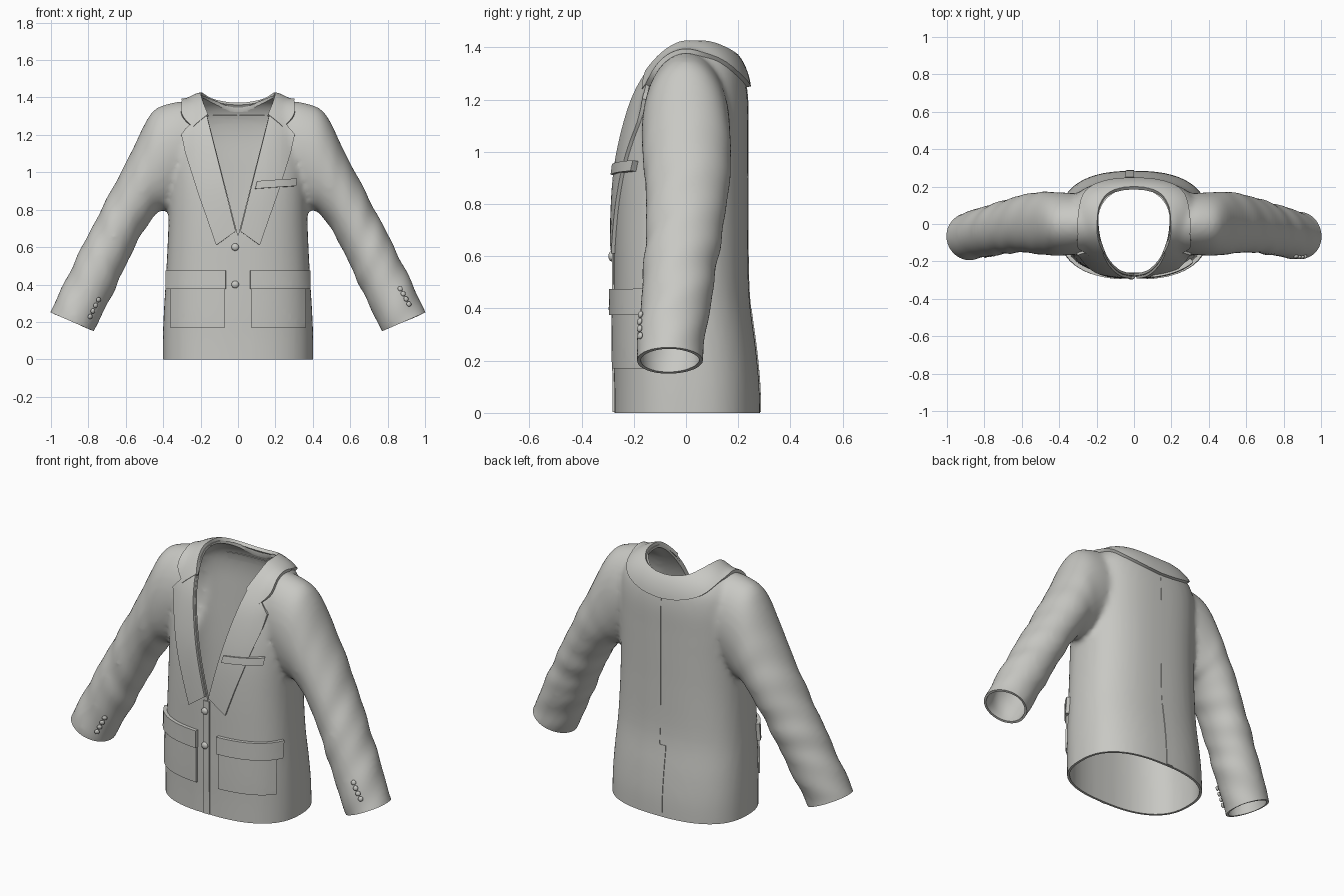
import bpy, bmesh, math
from mathutils import Vector
from mathutils.bvhtree import BVHTree

if "Cube" in bpy.data.objects:
    bpy.data.objects.remove(bpy.data.objects["Cube"])

cloth = bpy.data.materials.new("warm_grey_cloth")
cloth.use_nodes = True
colour = (0.58, 0.58, 0.55, 1)
cloth.diffuse_color = colour
cloth.node_tree.nodes["Principled BSDF"].inputs["Base Color"].default_value = colour


def add_object(name, bm):
    bmesh.ops.recalc_face_normals(bm, faces=bm.faces[:])
    mesh = bpy.data.meshes.new(name)
    bm.to_mesh(mesh)
    bm.free()
    mesh.materials.append(cloth)
    ob = bpy.data.objects.new(name, mesh)
    bpy.context.collection.objects.link(ob)
    return ob


def bake(ob):
    """Apply all modifiers, then smooth-shade with sharp edges kept."""
    dg = bpy.context.evaluated_depsgraph_get()
    mesh = bpy.data.meshes.new_from_object(ob.evaluated_get(dg))
    ob.modifiers.clear()
    ob.data = mesh
    for p in mesh.polygons:
        p.use_smooth = True
    mesh.set_sharp_from_angle(angle=math.radians(40))


def spline(rows, steps):
    """Catmull-Rom interpolation of rows of numbers."""
    out = []
    for i in range(len(rows) - 1):
        a, b, c, d = (rows[max(i - 1, 0)], rows[i], rows[i + 1], rows[min(i + 2, len(rows) - 1)])
        for k in range(steps):
            t = k / steps
            out.append([q + t / 2 * (r - p + t * (2 * p - 5 * q + 4 * r - s + t * (3 * (q - r) + s - p)))
                        for p, q, r, s in zip(a, b, c, d)])
    return out + [list(rows[-1])]


def loft(bm, loops, closed=True):
    rings = [[bm.verts.new(p) for p in loop] for loop in loops]
    for a, b in zip(rings, rings[1:]):
        for i in range(len(a) if closed else len(a) - 1):
            j = (i + 1) % len(a)
            bm.faces.new((a[i], a[j], b[j], b[i]))
    if closed:
        bm.faces.new(rings[0])
        bm.faces.new(rings[-1])


ANGLES = [math.tau * i / 48 for i in range(48)]


def power(v, e):
    return math.copysign(abs(v) ** e, v)


# Torso volume: height, half width, front, back
torso = [(-.06, .402, -.275, .285), (.1, .402, -.275, .282), (.25, .397, -.277, .268),
         (.45, .385, -.277, .243), (.7, .373, -.277, .238), (.9, .37, -.268, .238),
         (1.05, .37, -.245, .238), (1.2, .36, -.205, .237), (1.3, .335, -.155, .22),
         (1.37, .28, -.105, .18), (1.41, .21, -.06, .12)]
bm = bmesh.new()
loft(bm, [[(w * power(math.cos(a), .8), (f + b) / 2 + (b - f) / 2 * power(math.sin(a), .8), z)
           for a in ANGLES] for z, w, f, b in spline(torso, 4)])

# Sleeve volumes: upper edge x z, lower edge x z, depth centre, depth radius
sleeve = [(.26, 1.38, .22, .92, 0, .15), (.36, 1.37, .30, .86, 0, .165), (.465, 1.315, .37, .80, 0, .17),
          (.57, 1.11, .43, .785, .005, .168), (.69, .88, .52, .66, 0, .153), (.80, .67, .60, .50, -.02, .142),
          (.90, .47, .67, .35, -.04, .135), (1.005, .25, .77, .15, -.065, .127), (1.055, .15, .82, .05, -.07, .125)]
for s in (1, -1):
    loops = []
    for n, (ux, uz, lx, lz, yc, r) in enumerate(spline(sleeve, 8)):
        fold = .035 * max(0, min(1, (n - 16) / 20))
        loop = []
        for a in ANGLES:
            k = 1 + fold * math.sin(n * .85 + 2 * a + s) * math.cos(a * 1 + n * .2)
            c, d = math.cos(a) * k / 2, math.sin(a) * k
            loop.append((s * ((ux + lx) / 2 + (ux - lx) * c), yc + r * d, (uz + lz) / 2 + (uz - lz) * c))
        loops.append(loop)
    loft(bm, loops)

# Fuse the volumes into one smooth skin
jacket = add_object("jacket_body", bm)
mod = jacket.modifiers.new("fuse", "REMESH")
mod.mode, mod.voxel_size = "VOXEL", .016
mod = jacket.modifiers.new("soften", "SMOOTH")
mod.factor, mod.iterations = .5, 8
bake(jacket)
bm = bmesh.new()
bm.from_mesh(jacket.data)
skin = BVHTree.FromBMesh(bm)

# Open the cuffs and the hem
for s in (1, -1):
    part = [f for f in bm.faces if f.calc_center_median().x * s > .6]
    geom = set(part) | {e for f in part for e in f.edges} | {v for f in part for v in f.verts}
    bmesh.ops.bisect_plane(bm, geom=list(geom), plane_co=(s * .885, 0, .2),
                           plane_no=(s * .4, 0, -.92), clear_outer=True)
bmesh.ops.bisect_plane(bm, geom=bm.verts[:] + bm.edges[:] + bm.faces[:],
                       plane_co=(0, 0, 0), plane_no=(0, 0, -1), clear_outer=True)
bm.to_mesh(jacket.data)
bm.free()
mod = jacket.modifiers.new("thickness", "SOLIDIFY")
mod.thickness, mod.offset = .014, -1
bake(jacket)


# Neck hole and V-shaped front opening
def cut(name, outline):
    bm = bmesh.new()
    loft(bm, outline)
    tool = add_object(name, bm)
    mod = jacket.modifiers.new(name, "BOOLEAN")
    mod.operation, mod.solver, mod.object = "DIFFERENCE", "EXACT", tool
    bake(jacket)
    tool.hide_render = True
    tool.hide_viewport = True
    tool.hide_set(True)


VEE = [(0, .66), (.19, 1.4), (.19, 1.6), (-.19, 1.6), (-.19, 1.4)]
cut("front_opening_cutter", [[(x, y, z) for x, z in VEE] for y in (-.6, .02)])
cut("neck_hole_cutter", [[(.19 * math.cos(a), .03 + .165 * math.sin(a), z) for a in ANGLES]
                         for z in (1.27, 1.6)])


def surface(x, z, side):
    """Skin point and normal at x, z; side -1 is front, 1 is back."""
    for drop in range(20):
        p, n, _, _ = skin.ray_cast(Vector((x, side, z - drop * .01)), Vector((0, -side, 0)))
        if p:
            return p, n
    return Vector((x, 0, z)), Vector((0, side, 0))


def patch(name, outline, lift=.01, side=-1, thick=.014):
    """Cloth panel that follows the skin."""
    bm = bmesh.new()
    bm.faces.new([bm.verts.new((x, 0, z)) for x, z in outline])
    bmesh.ops.triangulate(bm, faces=bm.faces[:])
    for axis in (0, 2):
        for i in range(-16, 60):
            co, no = Vector(), Vector()
            co[axis], no[axis] = i * .0253 + .001, 1
            bmesh.ops.bisect_plane(bm, geom=bm.verts[:] + bm.edges[:] + bm.faces[:], plane_co=co, plane_no=no)
    for v in bm.verts:
        p, n = surface(v.co.x, v.co.z, side)
        v.co = p + n * lift
    ob = add_object(name, bm)
    if sum(p.normal.y for p in ob.data.polygons) * side < 0:
        ob.data.flip_normals()
    mod = ob.modifiers.new("thickness", "SOLIDIFY")
    mod.thickness, mod.offset = thick, -1
    bake(ob)


def box(x0, x1, z0, z1):
    return [(x0, z0), (x1, z0), (x1, z1), (x0, z1)]


def button(name, x, z, r):
    p, n = surface(x, z, -1)
    bm = bmesh.new()
    bmesh.ops.create_uvsphere(bm, u_segments=16, v_segments=8, radius=r)
    bmesh.ops.scale(bm, vec=(1, 1, .6), verts=bm.verts)
    bmesh.ops.rotate(bm, matrix=n.to_track_quat("Z", "Y").to_matrix(), verts=bm.verts)
    bmesh.ops.translate(bm, vec=p + n * .008, verts=bm.verts)
    bake(add_object(name, bm))


# Lapels, pockets and flaps on both sides
LAPEL = [(.012, .685), (.115, .61), (.21, .89), (.305, 1.2), (.235, 1.275), (.175, 1.34)]
for s, label in ((1, "left"), (-1, "right")):
    patch(label + "_lapel", [(s * x, z) for x, z in LAPEL], .015)
    patch(label + "_pocket", box(s * .07, s * .355, .17, .39), .01)
    patch(label + "_pocket_flap", box(s * .065, s * .368, .375, .475), .02, thick=.022)
patch("breast_pocket_welt", [(.09, .91), (.295, .925), (.3, .965), (.1, .95)], .026, thick=.026)

# Front overlap, back seam and vent
patch("front_overlap", box(-.025, .012, .003, .66), .007)
patch("back_vent", box(-.045, 0, .003, .4), .004, 1, .008)
patch("back_seam", box(-.004, .002, .4, 1.25), .002, 1, .006)
patch("neck_facing", box(-.2, .2, 1.262, 1.31), -.011, 1, .006)

# Collar wrapped around the neck: inner edge to outer edge, front to centre back
collar = [(.16, -.155, 1.31, .245, -.175, 1.245), (.185, -.085, 1.37, .3, -.125, 1.31),
          (.195, -.02, 1.41, .3, -.05, 1.37), (.19, .07, 1.41, .295, .06, 1.375),
          (.145, .15, 1.385, .24, .2, 1.31), (.07, .185, 1.37, .12, .24, 1.265), (0, .192, 1.365, 0, .245, 1.25)]
half = spline(collar, 5)
rows = half + [(-r[0], r[1], r[2], -r[3], r[4], r[5]) for r in reversed(half[:-1])]
bm = bmesh.new()
loops = []
for r in rows:
    loop = []
    for k in range(8):
        p, n, _, _ = skin.find_nearest(Vector(r[:3]).lerp(Vector(r[3:]), k / 7))
        loop.append(p + n * .018)
    loops.append(loop)
loft(bm, loops, closed=False)
ob = add_object("collar", bm)
if sum(p.normal.z for p in ob.data.polygons) < 0:
    ob.data.flip_normals()
mod = ob.modifiers.new("thickness", "SOLIDIFY")
mod.thickness, mod.offset = .02, -1
bake(ob)

# Buttons
for i, z in enumerate((.6, .4)):
    button(f"front_button_{i + 1}", -.015, z, .02)
for i in range(4):
    button(f"left_cuff_button_{i + 1}", .865 + .015 * i, .375 - .027 * i, .014)
    button(f"right_cuff_button_{i + 1}", -.75 - .015 * i, .32 - .03 * i, .014)
